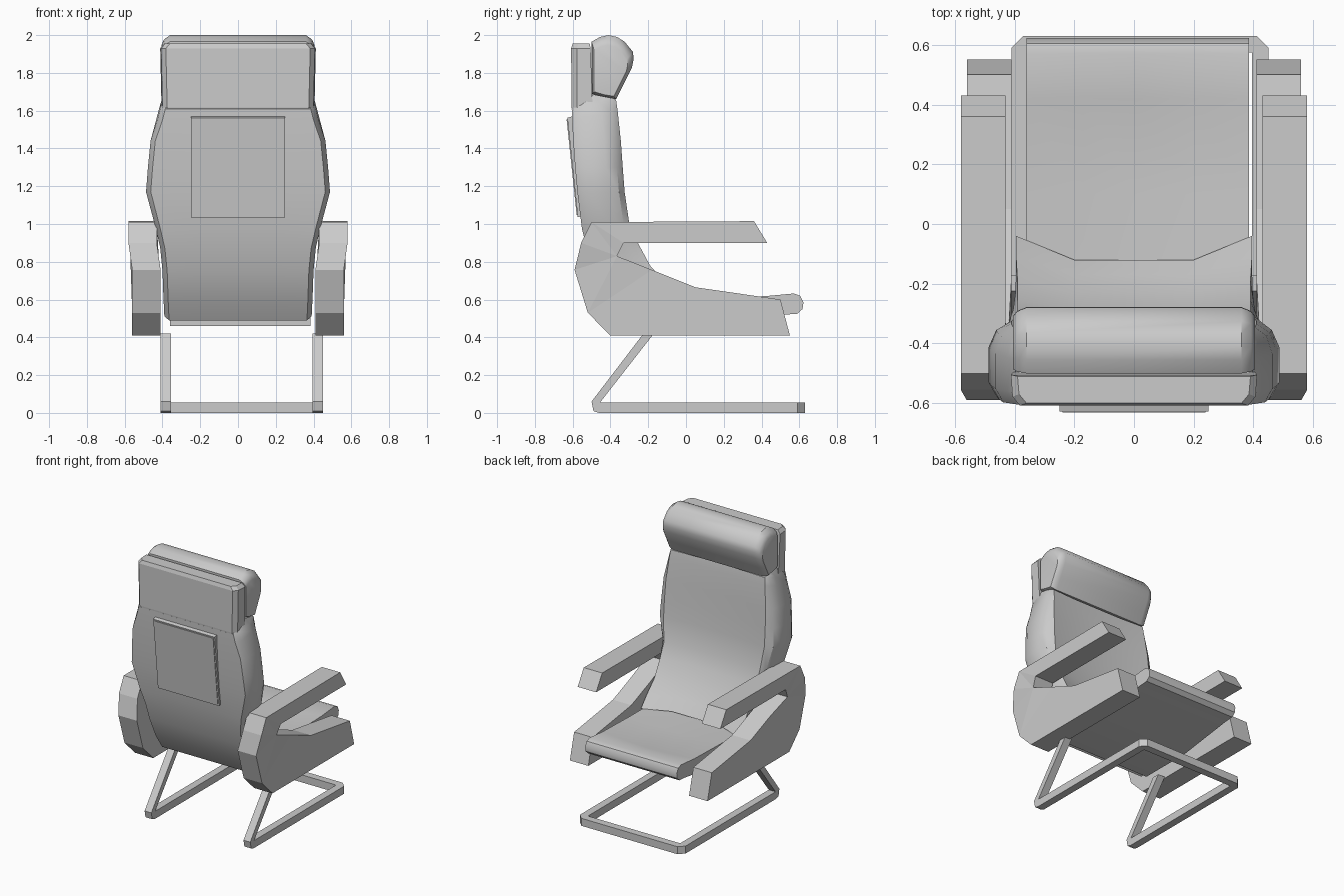
import bpy, bmesh
from mathutils import Vector

if "Cube" in bpy.data.objects:
    bpy.data.objects.remove(bpy.data.objects["Cube"])


def finish(name, bm, smooth=None):
    bmesh.ops.recalc_face_normals(bm, faces=bm.faces)
    me = bpy.data.meshes.new(name)
    bm.to_mesh(me)
    bm.free()
    ob = bpy.data.objects.new(name, me)
    bpy.context.collection.objects.link(ob)
    if smooth:
        bpy.ops.object.select_all(action='DESELECT')
        ob.select_set(True)
        bpy.context.view_layer.objects.active = ob
        bpy.ops.object.shade_smooth_by_angle(angle=smooth)
    return ob


def loft(name, rings, smooth=None):
    """Skin a list of equal-length closed rings and cap both ends."""
    bm = bmesh.new()
    vs = [[bm.verts.new(p) for p in r] for r in rings]
    n = len(vs[0])
    for a, b in zip(vs, vs[1:]):
        for i in range(n):
            j = (i + 1) % n
            bm.faces.new((a[i], a[j], b[j], b[i]))
    caps = [bm.faces.new(vs[0]), bm.faces.new(vs[-1])]
    for f in caps:
        f.normal_update()
    bmesh.ops.triangulate(bm, faces=caps)
    return finish(name, bm, smooth)


def side_prism(name, pts, x0, x1):
    """Extrude a (y, z) profile along x."""
    return loft(name, [[(x, y, z) for y, z in pts] for x in (x0, x1)])


# Side arms: open C profile, leaning slightly outward above the elbow
arm = [(-.40, .41), (.55, .41), (.50, .60), (.05, .665), (-.18, .757),
       (-.365, .83), (-.33, .90), (.43, .90), (.36, 1.015), (-.50, 1.01),
       (-.555, .90), (-.59, .757), (-.52, .53)]
for label, s in (("left", -1), ("right", 1)):
    ob = side_prism(label + "_arm", arm, s * .41, s * .56)
    for v in ob.data.vertices:
        v.co.x += s * .02 * min(1, max(0, (v.co.z - .757) / .143))

# Floor frame: U-shaped runner with chamfered front corners
plan = [(-.41, -.46), (-.41, .59), (-.37, .63), (.41, .63), (.45, .59),
        (.45, -.46), (.395, -.46), (.395, .575), (-.355, .575), (-.355, -.46)]
loft("floor_frame", [[(x, y, z) for x, y in plan] for z in (0, .055)])

# Slanted legs rising from the back ends of the runner
leg = [(-.46, 0), (-.49, .01), (-.50, .06), (-.225, .42), (-.17, .42),
       (-.455, .055)]
side_prism("left_leg", leg, -.41, -.355)
side_prism("right_leg", leg, .395, .45)

# Seat cushion: rounded nose, slightly dished across its width
seat = [(-.30, .46), (.10, .46), (.52, .52), (.59, .525), (.617, .55),
        (.622, .585), (.605, .62), (.57, .632), (.42, .618), (.10, .61),
        (-.30, .61)]
rings = []
for x, dip in ((-.36, 0), (-.17, .014), (.012, .02), (.195, .014), (.385, 0)):
    rings.append([(x, y, z - (dip if z > .6 and y < .5 else 0))
                  for y, z in seat])
loft("seat", rings, .6)

# Backrest: lofted upward (front z, front y, back z, back y, half width, front half width, dish)
stations = [
    (.61, -.04, .49, -.36, .39, .395, .08),
    (.69, -.11, .60, -.43, .395, .395, .06),
    (.78, -.19, .75, -.495, .40, .39, .04),
    (.90, -.255, .87, -.525, .412, .39, .03),
    (1.00, -.30, .97, -.55, .435, .39, .025),
    (1.17, -.325, 1.17, -.575, .487, .41, .02),
    (1.30, -.335, 1.30, -.587, .477, .41, .02),
    (1.44, -.345, 1.44, -.597, .463, .405, .02),
    (1.60, -.362, 1.55, -.603, .425, .39, .01),
    (1.655, -.37, 1.61, -.605, .41, .385, .01),
    (1.665, -.385, 1.69, -.51, .395, .375, .01),
]
rings = []
for zf, yf, zb, yb, w, wf, dish in stations:
    # half section: (x, depth from front 0 to back 1, inset)
    half = [(.2, 0, dish), (wf, 0, 0), ((wf + 2 * w) / 3, .12, 0),
            (w, .35, 0), (w, .82, 0), (w - .025, 1, 0), (.2, 1, 0)]
    right = [(x, yf + (yb - yf) * t - d, zf + (zb - zf) * t) for x, t, d in half]
    rings.append(right + [(-x, y, z) for x, y, z in reversed(right)])
loft("backrest", rings, .6)

# Upper back shell behind the headrest
rings = []
for z, w, yf, yb in ((1.57, .40, -.49, -.60), (1.62, .405, -.495, -.606),
                     (1.93, .412, -.505, -.608), (1.955, .39, -.51, -.60)):
    half = [(w, yf), (w - .005, yb + .03), (w - .03, yb)]
    rings.append([(x, y, z) for x, y in half]
                 + [(-x, y, z) for x, y in reversed(half)])
loft("upper_back", rings)

# Headrest roll with tapered ends
head = [(-.50, 1.965), (-.455, 1.99), (-.41, 2.0), (-.365, 1.99), (-.325, 1.965),
        (-.28, 1.91), (-.278, 1.87), (-.287, 1.825), (-.33, 1.74), (-.37, 1.66),
        (-.44, 1.672), (-.50, 1.69)]
c = Vector((-.43, 1.74))
rings = []
for x, k in ((-.405, .80), (-.392, .91), (-.36, 1), (.36, 1), (.392, .91), (.405, .80)):
    rings.append([(x, c.x + (y - c.x) * k, c.y + (z - c.y) * k) for y, z in head])
loft("headrest", rings, .6)

# Tray panel on the rear of the backrest, with a raised face inside a thin rim
side_prism("tray_panel", [(-.628, 1.562), (-.60, 1.57), (-.53, 1.05), (-.573, 1.035)],
           -.25, .25)
side_prism("tray_face", [(-.632, 1.553), (-.60, 1.553), (-.545, 1.048), (-.579, 1.048)],
           -.24, .24)
